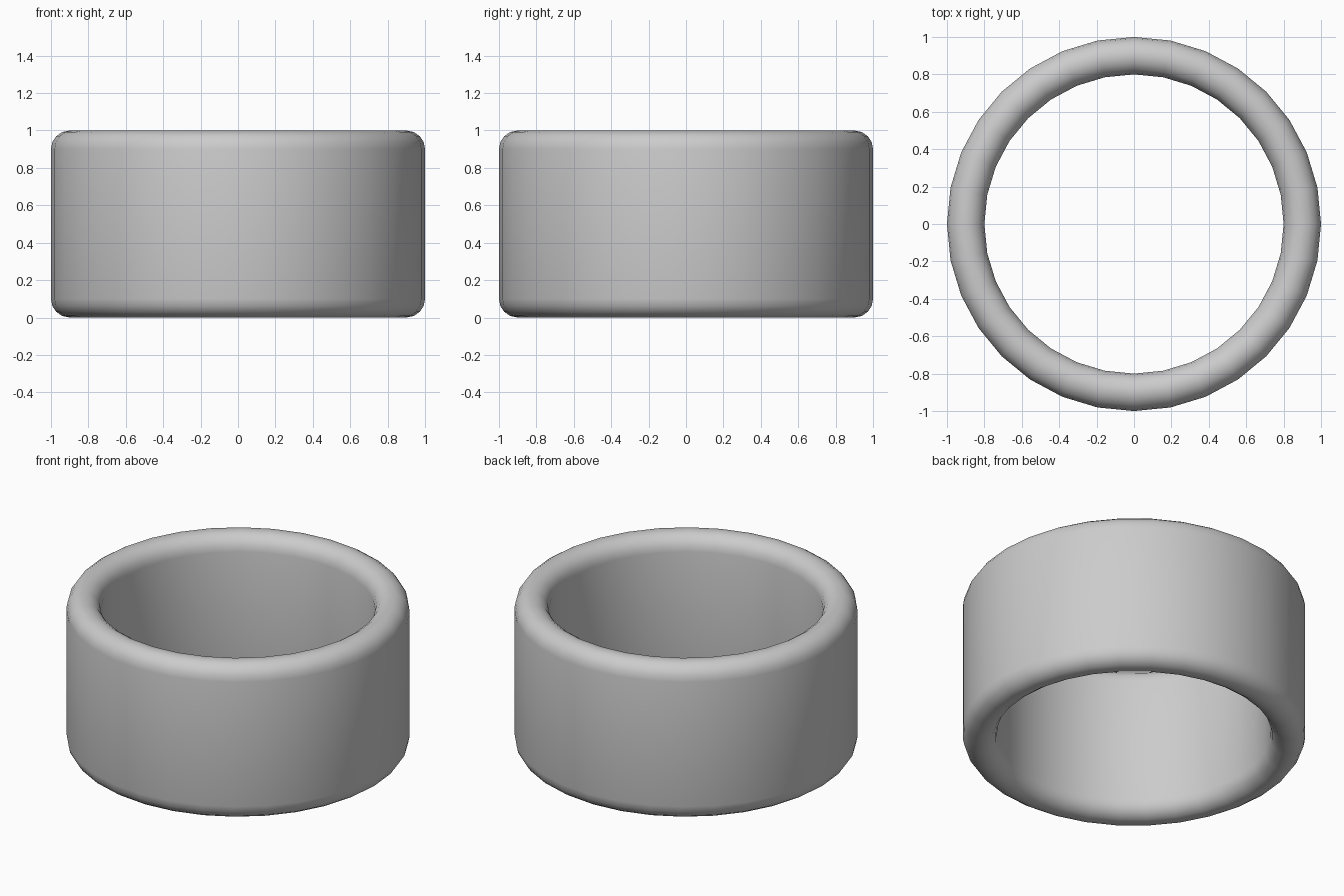
import bpy, bmesh
from math import cos, sin, pi

if "Cube" in bpy.data.objects:
    bpy.data.objects.remove(bpy.data.objects["Cube"])

SIDES, STEPS = 32, 8
MID_R, HALF_WALL, HEIGHT = 0.9, 0.1, 1.0

# Wall cross-section: a straight wall with fully rounded top and bottom rims
profile = []
for start, z in ((0, HEIGHT - HALF_WALL), (pi, HALF_WALL)):
    for i in range(STEPS + 1):
        a = start + pi * i / STEPS
        profile.append((MID_R + HALF_WALL * cos(a), z + HALF_WALL * sin(a)))

# Revolve the section into a closed ring
bm = bmesh.new()
loops = []
for s in range(SIDES):
    t = 2 * pi * s / SIDES
    loops.append([bm.verts.new((r * cos(t), r * sin(t), z)) for r, z in profile])
n = len(profile)
for s in range(SIDES):
    a, b = loops[s], loops[(s + 1) % SIDES]
    for i in range(n):
        j = (i + 1) % n
        bm.faces.new((a[i], b[i], b[j], a[j])).smooth = True
bmesh.ops.recalc_face_normals(bm, faces=bm.faces)

mesh = bpy.data.meshes.new("ring_band")
bm.to_mesh(mesh)
bm.free()
bpy.context.collection.objects.link(bpy.data.objects.new("ring_band", mesh))
